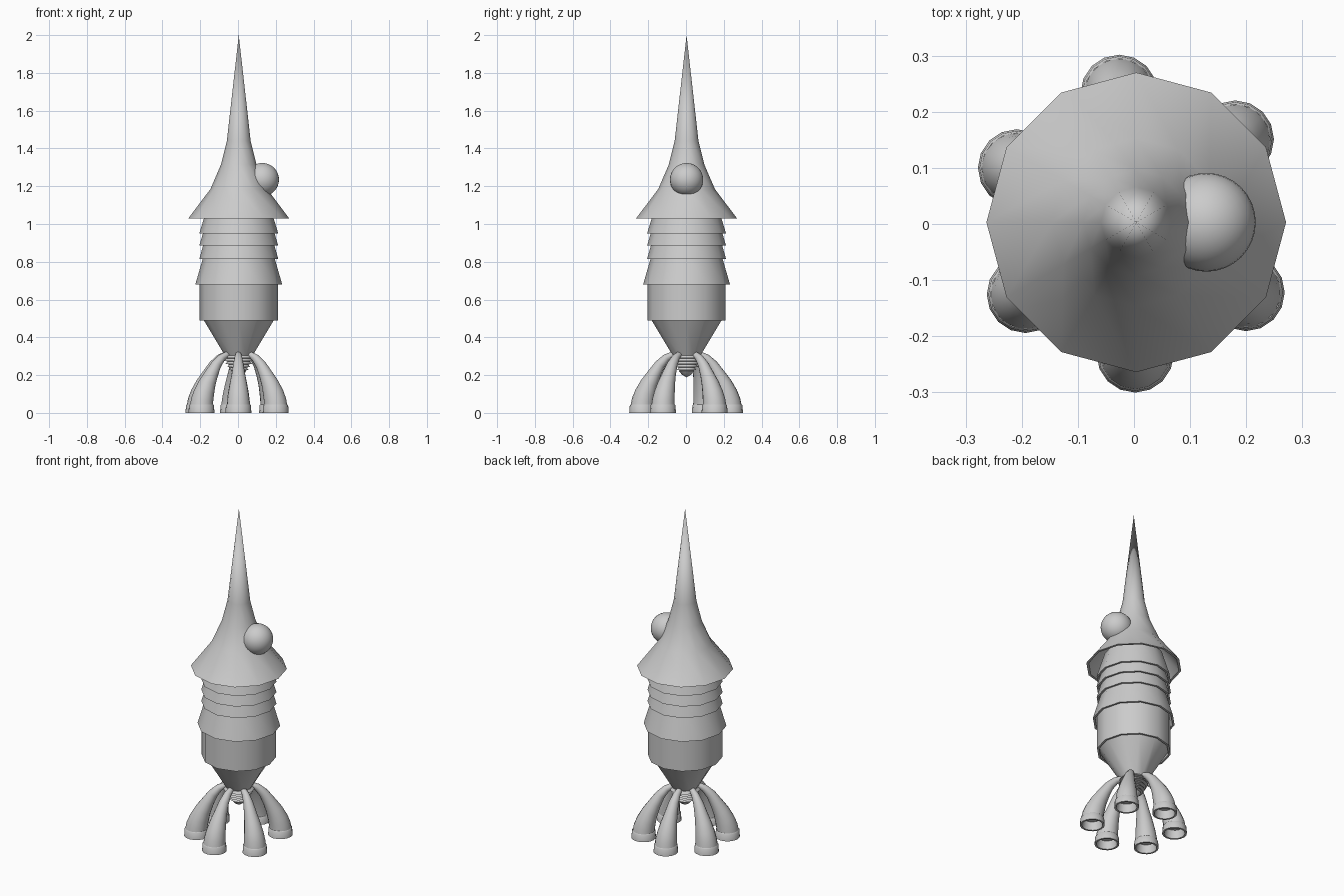
import bpy, bmesh, math
from mathutils import Vector

if "Cube" in bpy.data.objects:
    bpy.data.objects.remove(bpy.data.objects["Cube"])

CX, CY = 0.004, 0.003


def finish(name, bm, angle=40):
    bmesh.ops.remove_doubles(bm, verts=bm.verts, dist=1e-5)
    bmesh.ops.recalc_face_normals(bm, faces=bm.faces)
    me = bpy.data.meshes.new(name)
    bm.to_mesh(me)
    bm.free()
    ob = bpy.data.objects.new(name, me)
    bpy.context.collection.objects.link(ob)
    bpy.ops.object.select_all(action='DESELECT')
    ob.select_set(True)
    bpy.context.view_layer.objects.active = ob
    bpy.ops.object.shade_smooth_by_angle(angle=math.radians(angle))
    return ob


def skin(bm, rings):
    for a, b in zip(rings, rings[1:]):
        n = len(a)
        for i in range(n):
            bm.faces.new((a[i], a[(i + 1) % n], b[(i + 1) % n], b[i]))


def lathe(name, profile, sides=12, x=CX, y=CY):
    bm = bmesh.new()
    rings = [[bm.verts.new((x + r * math.cos(2 * math.pi * i / sides),
                            y + r * math.sin(2 * math.pi * i / sides), z))
              for i in range(sides)] for r, z in profile]
    skin(bm, rings)
    return finish(name, bm)


def shell(name, r_top, z_top, r_bot, z_bot, t=0.012):
    # open-bottomed skirt with a thin rim
    return lathe(name, [(r_top, z_top), (r_bot, z_bot), (r_bot - t, z_bot), (r_top - t, z_top)])


# Pointed hood, hollow underneath
lathe("hood", [(0, 2.0), (0.063, 1.44), (0.094, 1.315), (0.15, 1.185), (0.267, 1.03),
               (0.253, 1.03), (0.137, 1.185), (0, 1.2)])

# Overlapping body skirts
shell("skirt_1", 0.163, 1.10, 0.209, 0.95)
shell("skirt_2", 0.184, 0.97, 0.209, 0.885)
shell("skirt_3", 0.182, 0.91, 0.209, 0.815)
shell("skirt_4", 0.185, 0.835, 0.23, 0.68)
shell("body_barrel", 0.207, 0.70, 0.207, 0.488)
lathe("lower_cone", [(0, 0.52), (0.197, 0.51), (0.185, 0.49), (0.074, 0.305), (0, 0.305)])

# Ridged nozzle with pointed tip
nozzle = [(0, 0.31)]
for i in range(5):
    r, z = 0.088 - 0.009 * i, 0.305 - 0.016 * i
    nozzle += [(r - 0.012, z), (r, z - 0.014), (r - 0.018, z - 0.016)]
nozzle += [(0.04, 0.222), (0.025, 0.203), (0, 0.188)]
lathe("nozzle", nozzle)

# Round eye on the right side
bm = bmesh.new()
bmesh.ops.create_uvsphere(bm, u_segments=32, v_segments=16, radius=0.088)
bmesh.ops.translate(bm, verts=bm.verts, vec=(0.129, 0.003, 1.235))
finish("eye", bm)

# Curved tapering legs: distance from axis, height, thickness
path = [(0.045, 0.315, 0.014), (0.075, 0.308, 0.016), (0.105, 0.292, 0.021),
        (0.14, 0.255, 0.028), (0.17, 0.205, 0.036), (0.197, 0.155, 0.046),
        (0.217, 0.105, 0.055), (0.229, 0.065, 0.060), (0.233, 0.04, 0.062)]


def leg(name, deg):
    a = math.radians(deg)
    out, side = Vector((math.cos(a), math.sin(a), 0)), Vector((-math.sin(a), math.cos(a), 0))
    up = Vector((0, 0, 1))
    bm = bmesh.new()
    rings = []
    for i, (d, z, r) in enumerate(path):
        p, q = path[max(i - 1, 0)], path[min(i + 1, len(path) - 1)]
        t = (out * (q[0] - p[0]) + up * (q[1] - p[1])).normalized()
        if i == len(path) - 1:
            t = -up
        n = t.cross(side)
        c = out * d + up * z + Vector((CX, CY, 0)) * 0.5
        rings.append([bm.verts.new(c + r * (math.cos(k * math.pi / 8) * n + math.sin(k * math.pi / 8) * side))
                      for k in range(16)])
    skin(bm, rings)
    finish(name, bm)
    # hollow foot cup
    c = out * path[-1][0]
    lathe(name.replace("leg", "foot"),
          [(0.062, 0.045), (0.066, 0.04), (0.069, 0), (0.058, 0), (0.052, 0.05), (0, 0.052)],
          16, c.x + CX / 2, c.y + CY / 2)


for i, deg in enumerate((40, 97, 155, 213, 270, 328)):
    leg(f"leg_{i + 1}", deg)
